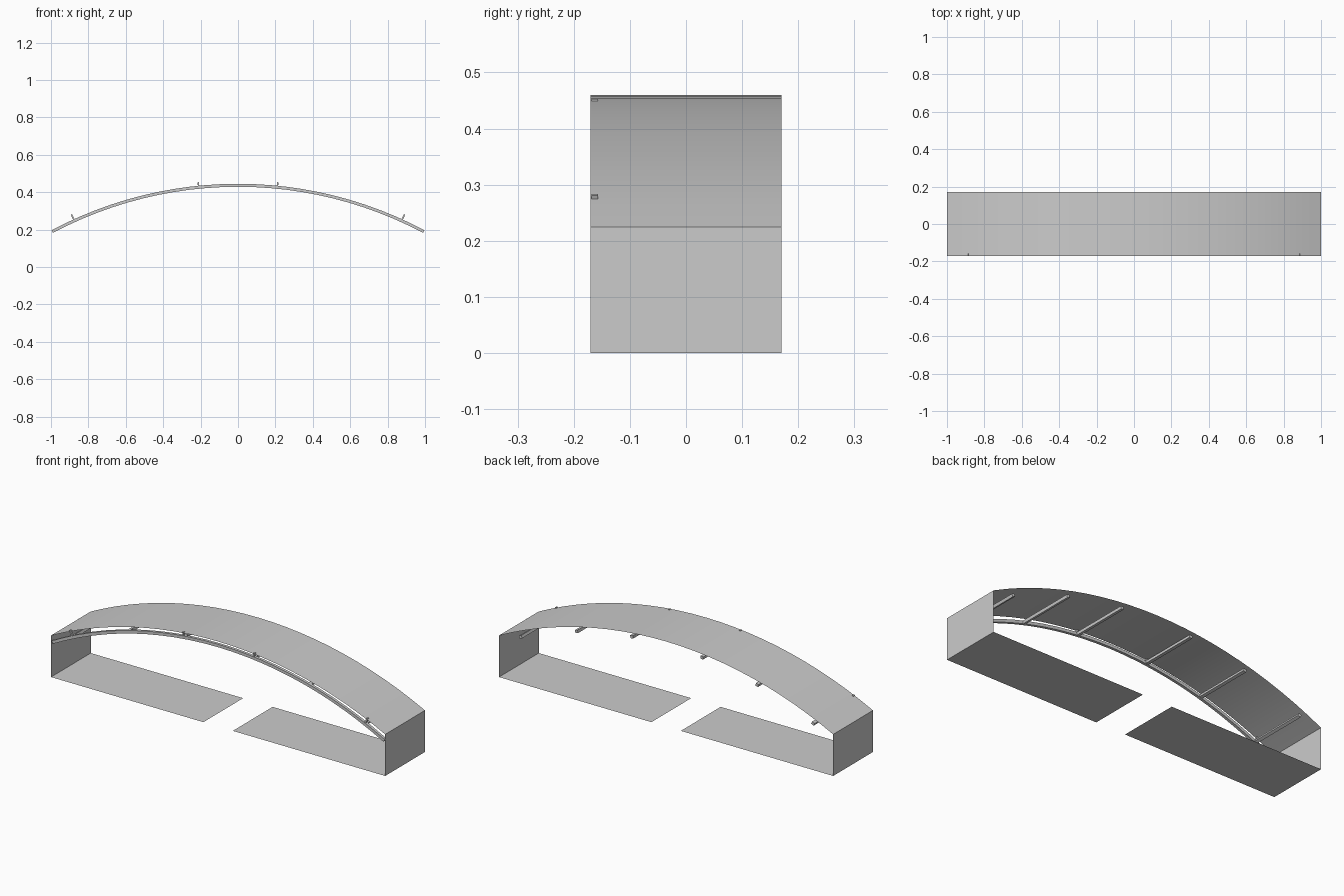
import bpy, bmesh, math
from mathutils import Matrix, Vector

if "Cube" in bpy.data.objects:
    bpy.data.objects.remove(bpy.data.objects["Cube"])

HALF_Y = 0.17
ROOF_TOP, ROOF_R = 0.46, 2.245
BEAM_TOP, BEAM_R = 0.437, 2.117


def arc_z(x, top, radius):
    return top - radius + math.sqrt(radius * radius - x * x)


def arc_points(top, radius, half, n):
    a = math.asin(half / radius)
    angles = [-a + 2 * a * i / n for i in range(n + 1)]
    return [(radius * math.sin(t), top - radius + radius * math.cos(t), t) for t in angles]


def make_object(name, bm, smooth=False):
    mesh = bpy.data.meshes.new(name)
    bm.to_mesh(mesh)
    bm.free()
    obj = bpy.data.objects.new(name, mesh)
    bpy.context.collection.objects.link(obj)
    if smooth:
        bpy.context.view_layer.objects.active = obj
        obj.select_set(True)
        bpy.ops.object.shade_smooth_by_angle(angle=math.radians(30))
        obj.select_set(False)
    return obj


def sheet(name, profile, smooth=False):
    """Thin panel: an x-z profile extended over the full depth."""
    bm = bmesh.new()
    rows = [[bm.verts.new((x, y, z)) for y in (-HALF_Y, HALF_Y)] for x, z in profile]
    for a, b in zip(rows, rows[1:]):
        bm.faces.new((a[0], b[0], b[1], a[1]))
    return make_object(name, bm, smooth)


def box(name, size, centre, tilt=0.0):
    bm = bmesh.new()
    matrix = (Matrix.Translation(Vector(centre)) @ Matrix.Rotation(tilt, 4, 'Y')
              @ Matrix.Diagonal((*size, 1)))
    bmesh.ops.create_cube(bm, size=1, matrix=matrix)
    return make_object(name, bm)


# Arched roof panel
sheet("roof_panel", [(x, z) for x, z, t in arc_points(ROOF_TOP, ROOF_R, 1.0, 24)], True)

# End walls and split floor
for side, s in (("left", -1), ("right", 1)):
    sheet(side + "_wall", [(s, 0.225), (s, 0.0)][::s])
    sheet(side + "_floor", [(0.088 * s, 0.0), (s, 0.0)][::s])

# Curved front beam with a rectangular section
bm = bmesh.new()
h, y0, y1 = 0.008, -HALF_Y, -0.155
rings = []
for x, z, t in arc_points(BEAM_TOP, BEAM_R, 0.993, 24):
    nx, nz = math.sin(t) * h, math.cos(t) * h
    rings.append([bm.verts.new((x + k * nx, y, z + k * nz))
                  for k, y in ((-1, y0), (1, y0), (1, y1), (-1, y1))])
for a, b in zip(rings, rings[1:]):
    for i in range(4):
        j = (i + 1) % 4
        bm.faces.new((a[i], a[j], b[j], b[i]))
bm.faces.new(rings[0])
bm.faces.new(rings[-1][::-1])
bmesh.ops.recalc_face_normals(bm, faces=bm.faces)
make_object("front_beam", bm, True)

# Rafters running back from the beam, and pegs joining it to the roof
for x in (-0.875, -0.54, -0.21, 0.21, 0.54, 0.875):
    z = arc_z(x, BEAM_TOP, BEAM_R)
    tilt = math.asin(x / BEAM_R)
    box("rafter", (0.016, 0.335, 0.015), (x, -0.0025, z), tilt)
    if abs(x) != 0.54:
        length = arc_z(x, ROOF_TOP, ROOF_R) - z + 0.003
        centre = (x + math.sin(tilt) * length / 2, -0.1625, z + math.cos(tilt) * length / 2)
        box("peg", (0.008, 0.011, length), centre, tilt)
